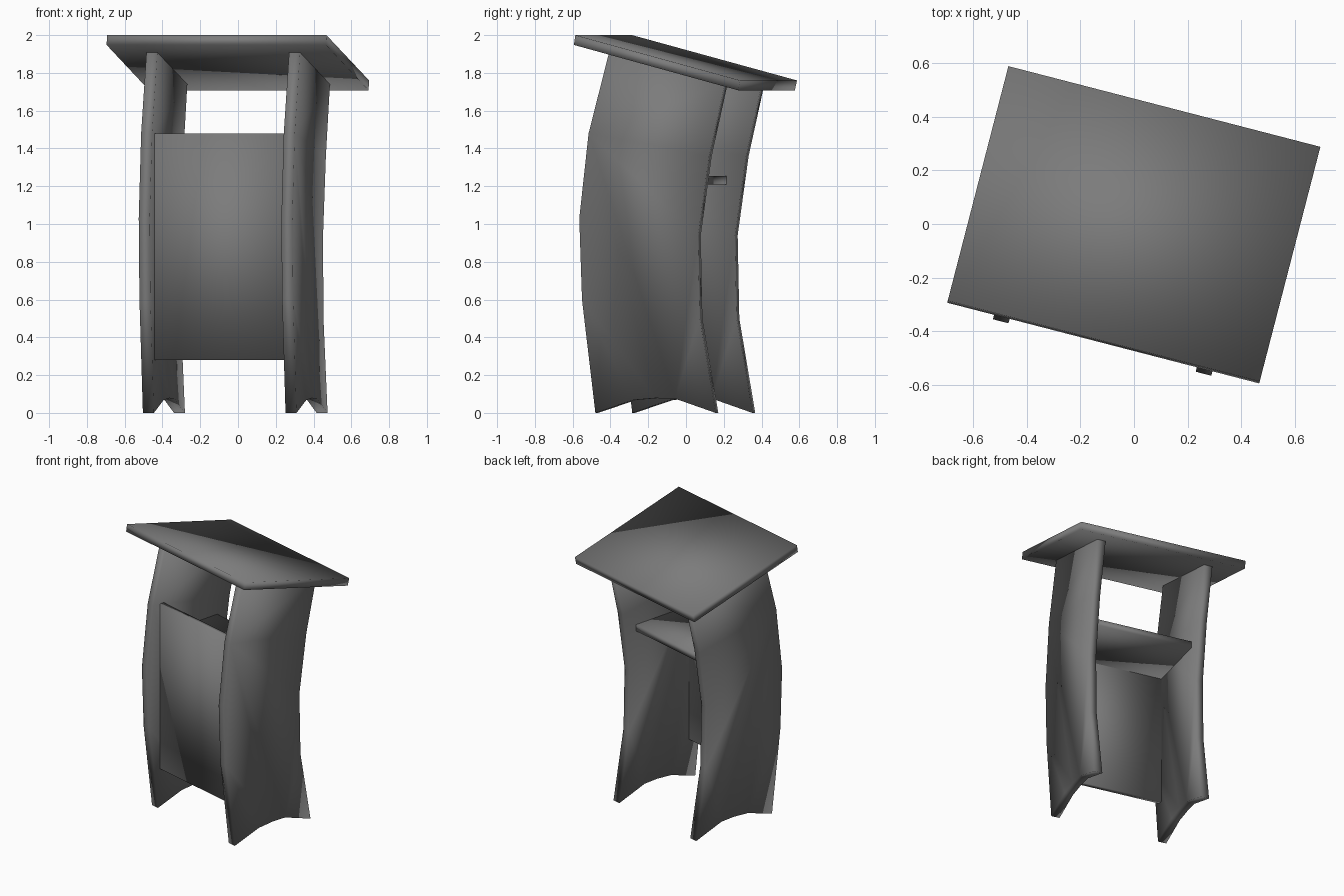
import bpy, bmesh, math
from mathutils import Matrix

if "Cube" in bpy.data.objects:
    bpy.data.objects.remove(bpy.data.objects["Cube"])

TURN = Matrix.Rotation(math.radians(-14.5), 4, 'Z')   # whole stand is turned on the floor

dark = bpy.data.materials.new("dark_grey")
dark.diffuse_color = (0.2, 0.2, 0.2, 1)
dark.use_nodes = True
dark.node_tree.nodes["Principled BSDF"].inputs["Base Color"].default_value = dark.diffuse_color


def prism(name, profile, x0, x1):
    """Extrude a (y, z) side profile from x0 to x1, softly shaded all round."""
    bm = bmesh.new()
    face = bm.faces.new([bm.verts.new((x0, y, z)) for y, z in profile])
    new = bmesh.ops.extrude_face_region(bm, geom=[face])['geom']
    bmesh.ops.translate(bm, vec=(x1 - x0, 0, 0),
                        verts=[g for g in new if isinstance(g, bmesh.types.BMVert)])
    bmesh.ops.recalc_face_normals(bm, faces=bm.faces)
    for f in bm.faces:
        f.smooth = True
    mesh = bpy.data.meshes.new(name)
    bm.to_mesh(mesh)
    bm.free()
    mesh.materials.append(dark)
    ob = bpy.data.objects.new(name, mesh)
    bpy.context.collection.objects.link(ob)
    ob.matrix_world = TURN
    return ob


def rect(y0, y1, z0, z1):
    return [(y0, z0), (y1, z0), (y1, z1), (y0, z1)]


# Curved side panels with a raised arch between the feet
side = [(-0.387, 0), (-0.18, 0.068), (-0.06, 0.078), (0.05, 0.075), (0.27, 0),
        (0.183, 0.5), (0.174, 0.94), (0.234, 1.36), (0.32, 1.74),
        (-0.312, 1.908), (-0.424, 1.48), (-0.475, 1.03), (-0.46, 0.6)]
for label, s in (("left", -1), ("right", 1)):
    prism(label + "_side_panel", side, s * 0.36, s * 0.42)

# Sloped reading top
prism("reading_top", [(-0.458, 1.948), (0.44, 1.708), (0.452, 1.76), (-0.45, 2.0)], -0.6, 0.6)

# Front panel and inner shelf between the sides
prism("front_panel", rect(-0.37, -0.335, 0.28, 1.48), -0.36, 0.36)
prism("shelf", rect(-0.335, 0.127, 1.21, 1.255), -0.36, 0.36)
